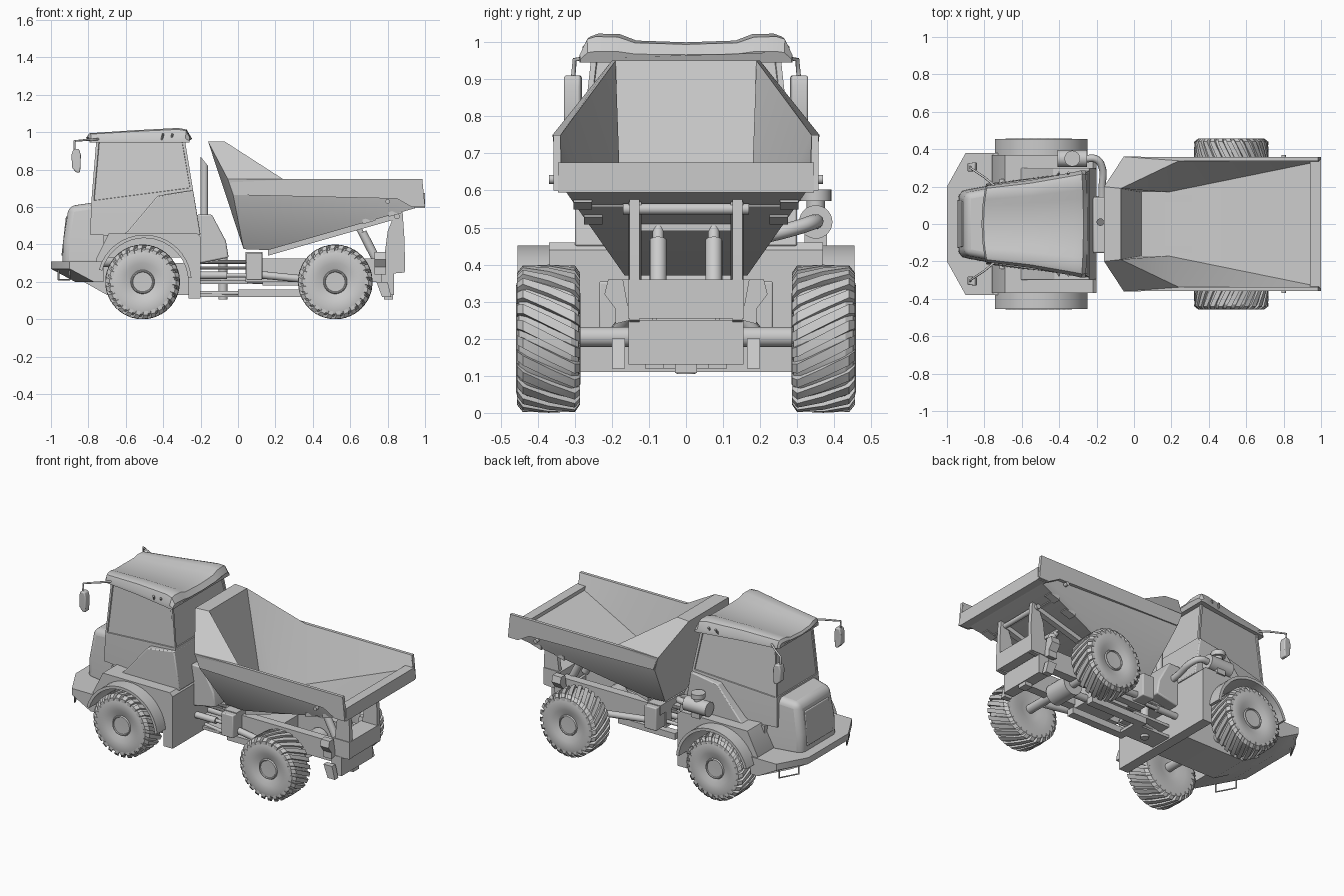
import bpy, bmesh, math
from mathutils import Vector

if "Cube" in bpy.data.objects:
    bpy.data.objects.remove(bpy.data.objects["Cube"])

SIDES = ((1, "left"), (-1, "right"))


def make(name, verts, faces, bevel=0, segs=3):
    me = bpy.data.meshes.new(name)
    me.from_pydata([tuple(v) for v in verts], [], faces)
    bm = bmesh.new()
    bm.from_mesh(me)
    bmesh.ops.recalc_face_normals(bm, faces=bm.faces)
    bm.to_mesh(me)
    bm.free()
    ob = bpy.data.objects.new(name, me)
    bpy.context.collection.objects.link(ob)
    if bevel:
        m = ob.modifiers.new("bevel", 'BEVEL')
        m.width, m.segments = bevel, segs
    return ob


def loft(name, rings, **kw):
    n = len(rings[0])
    faces = [(k*n+i, k*n+(i+1) % n, (k+1)*n+(i+1) % n, (k+1)*n+i)
             for k in range(len(rings)-1) for i in range(n)]
    faces += [tuple(range(n)), tuple(range((len(rings)-1)*n, len(rings)*n))]
    return make(name, [v for r in rings for v in r], faces, **kw)


def prism(name, pts, y0, y1, **kw):
    """Side profile (x, z) extruded across y."""
    return loft(name, [[(x, y, z) for x, z in pts] for y in (y0, y1)], **kw)


def box(name, x0, x1, y0, y1, z0, z1, **kw):
    return prism(name, [(x0, z0), (x1, z0), (x1, z1), (x0, z1)], y0, y1, **kw)


def rod(name, p, q, r, r2=None, n=20):
    p, q = Vector(p), Vector(q)
    rot = (q-p).to_track_quat('Z', 'Y')
    ring = lambda c, rad: [c + rot @ Vector((rad*math.cos(a), rad*math.sin(a), 0))
                           for a in (2*math.pi*i/n for i in range(n))]
    return loft(name, [ring(p, r), ring(q, r if r2 is None else r2)])


def tube(name, pts, r, kind='BEZIER'):
    cu = bpy.data.curves.new(name, 'CURVE')
    cu.dimensions, cu.bevel_depth, cu.bevel_resolution, cu.use_fill_caps = '3D', r, 3, True
    sp = cu.splines.new(kind)
    pp = sp.bezier_points if kind == 'BEZIER' else sp.points
    pp.add(len(pts)-1)
    for b, p in zip(pp, pts):
        if kind == 'BEZIER':
            b.co, b.handle_left_type, b.handle_right_type = p, 'AUTO', 'AUTO'
        else:
            b.co = (*p, 1)
    bpy.context.collection.objects.link(bpy.data.objects.new(name, cu))


def arc(r, a0, a1, n=20):
    return [(-.5 + r*math.cos(math.radians(a0+(a1-a0)*i/n)),
             .2 + r*math.sin(math.radians(a0+(a1-a0)*i/n))) for i in range(n+1)]


# wheels: revolved tyre and hub plus slanted tread lugs
TYRE = [(.001, .44), (.052, .441), (.055, .447), (.06, .447), (.064, .439), (.1, .452), (.145, .458),
        (.172, .45), (.185, .43), (.185, .31), (.172, .29), (.11, .284), (.06, .3), (.001, .3)]
LUG = [(.286, .178), (.3, .198), (.37, .2), (.44, .198), (.456, .178)]
for cx, ax in ((-.51, "front"), (.52, "rear")):
    for s, side in SIDES:
        P = lambda r, a, y: (cx + r*math.cos(a), s*y, .2 + r*math.sin(a))
        loft(f"{ax}_tyre_{side}", [[P(r, 2*math.pi*i/48, y) for i in range(48)] for r, y in TYRE])
        verts, faces = [], []
        for k in range(26):
            for i, (y, r) in enumerate(LUG):
                a = 2*math.pi*k/26 + (y-.37)*2.6
                b = len(verts)
                verts += [P(r-.02, a-.075, y), P(r, a-.07, y), P(r, a+.07, y), P(r-.02, a+.075, y)]
                if i:
                    faces += [(b-4+j, b-4+(j+1) % 4, b+(j+1) % 4, b+j) for j in range(4)]
                if i in (0, 4):
                    faces.append((b, b+1, b+2, b+3))
        make(f"{ax}_tread_{side}", verts, faces)
    rod(f"{ax}_axle", (cx, -.3, .205), (cx, .3, .205), .027)
    rod(f"{ax}_differential", (cx, -.08, .2), (cx, .08, .2), .065)

# front body: deck with wheel arch, fender flares, bumper
prism("front_body", [(-.2, .11), (-.265, .11)] + arc(.235, 0, 170) +
      [(-.76, .24), (-.76, .32), (-.69, .46), (-.22, .46), (-.2, .44)], -.37, .37)
box("inner_arch_fill", -.72, -.25, -.24, .24, .33, .45)
for s, side in SIDES:
    prism(f"fender_flare_{side}", arc(.252, 5, 165) + arc(.234, 165, 5), s*.34, s*.455)
loft("bumper", [[(fx, -.2, z), (fx+.1, -.38, z), (-.72, -.38, z), (-.72, .38, z), (fx+.1, .38, z), (fx, .2, z)]
                for fx, z in ((-1, .31), (-1, .27), (-.87, .2))])
prism("engine_belly", [(-.86, .22), (-.7, .13), (-.2, .13), (-.2, .3), (-.86, .3)], -.13, .13)
for s, side in SIDES:
    tube(f"step_{side}", [(-.96, s*.24, .28), (-.96, s*.24, .212), (-.9, s*.35, .212), (-.9, s*.35, .26)], .005, 'POLY')

# hood and cab
loft("hood", [[(-.94, -.175, .28), (-.94, .175, .28), (-.6, .24, .28), (-.6, -.24, .28)],
              [(-.935, -.175, .42), (-.935, .175, .42), (-.6, .235, .42), (-.6, -.235, .42)],
              [(-.905, -.165, .605), (-.905, .165, .605), (-.6, .22, .65), (-.6, -.22, .65)]], bevel=.035, segs=4)
loft("grille", [[(-.944, -.13, .34), (-.944, .13, .34), (-.9, .13, .34), (-.9, -.13, .34)],
                [(-.92, -.12, .55), (-.92, .12, .55), (-.88, .12, .55), (-.88, -.12, .55)]], bevel=.005)
cab = loft("cab", [[(-.79, -.215, .45), (-.79, .215, .45), (-.21, .29, .45), (-.21, -.29, .45)],
                   [(-.785, -.21, .62), (-.785, .21, .62), (-.24, .285, .69), (-.24, -.285, .69)],
                   [(-.757, -.19, .965), (-.757, .19, .965), (-.285, .255, .965), (-.285, -.255, .965)]])
bm = bmesh.new()
bm.from_mesh(cab.data)
panes = [f for f in bm.faces if f.calc_center_median().z > .7 and abs(f.normal.z) < .8]
bmesh.ops.inset_individual(bm, faces=panes, thickness=.02, depth=0)
bmesh.ops.inset_individual(bm, faces=panes, thickness=.003, depth=-.006)
bm.to_mesh(cab.data)
bm.free()
prism("cab_side_panels", [(-.62, .45), (-.59, .47), (-.43, .66), (-.24, .69), (-.2, .45)], -.3, .3, bevel=.006, segs=2)

# roof with raised corners and dished middle
SEC = [(-1, 0), (-1, .3), (-.93, .9), (-.85, 1), (-.64, .98), (-.48, .76), (0, .7)]
SEC += [(-y, z) for y, z in SEC[-2::-1]]
loft("roof", [[(x + bow*(1-y*y), y*w, .945 + z*h) for y, z in SEC]
              for x, w, h, bow in ((-.795, .195, .03, -.02), (-.785, .205, .05, -.02), (-.55, .235, .066, 0),
                                   (-.32, .278, .078, 0), (-.28, .287, .07, .01), (-.26, .285, .03, .015))])
for s, side in SIDES:
    # mirrors and roof pegs
    tube(f"mirror_arm_{side}", [(-.74, s*.2, .963), (-.8, s*.25, .96), (-.875, s*.3, .953), (-.875, s*.305, .9)], .006, 'POLY')
    loft(f"mirror_{side}", [[(-.865+dx-w/2, s*.28, z), (-.865+dx+w/2, s*.285, z), (-.865+dx+w/2, s*.33, z), (-.865+dx-w/2, s*.325, z)]
                            for dx, w, z in ((.01, .02, .785), (0, .045, .81), (0, .05, .88), (0, .03, .91))], bevel=.006)
    for x in (-.41, -.36):
        rod(f"roof_peg_{side}", (x, s*.25, .95), (x+.01, s*.275, .99), .006, n=8)

# exhaust stack, rear engine box, air filter
loft("exhaust_stack", [[(-.18+.02*math.cos(a), .01+.02*math.sin(a), z-sl*math.cos(a))
                        for a in (2*math.pi*i/20 for i in range(20))] for z, sl in ((.5, 0), (.845, .025))])
prism("rear_engine_box", [(-.24, .3), (-.22, .56), (-.14, .56), (-.065, .42), (-.05, .33), (-.2, .3)], -.155, .145, bevel=.008, segs=2)
rod("air_filter", (-.41, .35, .515), (-.25, .35, .515), .045, n=28)
rod("air_filter_neck", (-.33, .35, .55), (-.33, .35, .575), .025)
rod("air_filter_cap", (-.33, .35, .572), (-.33, .35, .602), .042, n=28)
box("air_filter_mount", -.36, -.3, .32, .38, .45, .49)
tube("intake_pipe", [(-.26, .35, .515), (-.2, .345, .515), (-.17, .3, .5), (-.17, .2, .475), (-.17, .12, .46)], .02)

# dump body: named half corners, mirrored across y
V = dict(A=(-.16, .2, .95), a=(-.07, .19, .95), C=(-.055, .36, .75), G=(.24, .338, .75), D=(.985, .355, .75), H=(.98, .338, .75),
         T=(.99, .335, .67), B=(.18, .17, .39), F=(.04, .17, .39), c=(-.025, .35, .66), d=(.985, .345, .66),
         K=(.03, .165, .375), L=(.16, .165, .37), M=(.985, .33, .605))
keys = list(V)
ix = lambda k, s: keys.index(k)*2 + (s < 0)
verts = [(x, s*y, z) for x, y, z in V.values() for s in (1, -1)]
faces = [tuple(ix(k, s) for k in f) for s in (1, -1)
         for f in ("ACGa", "CDHG", "aGBF", "GHTB", "CDdc", "cdL", "dML", "cLK", "DHTMd", "ACK", "CcK")]
faces += [(ix(p, 1), ix(q, 1), ix(q, -1), ix(p, -1)) for p, q in ("Aa", "aF", "FB", "BT", "TM", "ML", "LK", "KA")]
make("dump_body", verts, faces)
box("tail_sill", .94, 1, -.345, .345, .595, .675)
for s, side in SIDES:
    prism(f"body_rail_{side}", [(-.05, .75), (.985, .75), (1, .6), (.93, .6), (.85, .645), (-.02, .665)], s*.338, s*.358)
    rod(f"body_pin_{side}", (.8, s*.345, .63), (.8, s*.37, .63), .012)
    prism(f"body_beam_{side}", [(.16, .34), (.16, .39), (.86, .6), (.86, .54)], s*.12, s*.155)
    # hull pads on the sloping underside
    for x in (.7, .84):
        z = .365 + (x-.15)*.287
        prism(f"hull_pad_{side}", [(x-.035, z-.015), (x+.035, z+.005), (x+.035, z+.03), (x-.035, z+.01)],
              s*(.085+.2*x), s*(.135+.2*x))
    # tail bracket, tipping cylinder, mud plates
    prism(f"tail_bracket_{side}", [(.77, .24), (.8, .47), (.84, .57), (.88, .575), (.89, .43), (.89, .25)], s*.125, s*.152)
    rod(f"tip_cylinder_{side}", (.76, s*.075, .28), (.665, s*.075, .465), .023)
    rod(f"tip_piston_{side}", (.69, s*.075, .41), (.63, s*.075, .51), .015)
    prism(f"mud_plate_{side}", [(.74, .2), (.8, .2), (.82, .12), (.77, .12)], s*.165, s*.2)
    loft(f"tail_wing_{side}", [[(x, s*.15, .25), (x, s*.19, .24), (x, s*.19, .28), (x, s*.22, .32), (x, s*.21, .36), (x, s*.17, .36)]
                               for x in (.73, .79)])
    # rear frame rails, hanging blocks, steering cylinders
    box(f"frame_rail_{side}", .04, .8, s*.09, s*.145, .2, .325)
    box(f"lower_frame_{side}", .0, .4, s*.06, s*.11, .12, .16)
    box(f"frame_block_{side}", .045, .13, s*.14, s*.235, .21, .355, bevel=.006)
    rod(f"steering_cylinder_{side}", (-.2, s*.13, .235), (-.06, s*.13, .235), .02)
    rod(f"steering_piston_{side}", (-.08, s*.13, .235), (.06, s*.13, .235), .011)
    for z in (.275, .305):
        rod(f"hose_{side}", (-.22, s*.06, z), (.08, s*.07, z), .009, n=10)
    rod(f"suspension_arm_{side}", (.1, s*.17, .24), (.5, s*.2, .2), .02)
    rod(f"lower_rod_{side}", (-.2, s*.04, .14), (.02, s*.08, .14), .011)

# rear frame cross members and articulation joint
box("tail_box", .775, .892, -.157, .157, .255, .36)
box("tail_box_lower", .765, .835, -.155, .155, .13, .25)
box("tow_hitch", .78, .83, -.03, .03, .107, .13)
rod("tip_pivot", (.85, -.17, .55), (.85, .17, .55), .015)
box("body_cross_beam", .79, .83, -.27, .27, .555, .58)
box("upper_cylinder_beam", .6, .65, -.15, .15, .49, .52)
box("frame_cross_front", .04, .13, -.2, .2, .3, .36)
box("frame_centre", .13, .36, -.1, .1, .18, .3)
for z in (.12, .19, .3):
    box("articulation_plate", -.2, .05, -.07, .07, z, z+.018)
rod("articulation_pin", (-.08, 0, .105), (-.08, 0, .33), .025)
rod("drive_shaft", (-.2, 0, .22), (.5, 0, .2), .022)

bpy.ops.object.select_all(action='DESELECT')
for ob in bpy.data.objects:
    if ob.type == 'MESH':
        ob.select_set(True)
        bpy.context.view_layer.objects.active = ob
bpy.ops.object.shade_smooth_by_angle(angle=math.radians(32))
